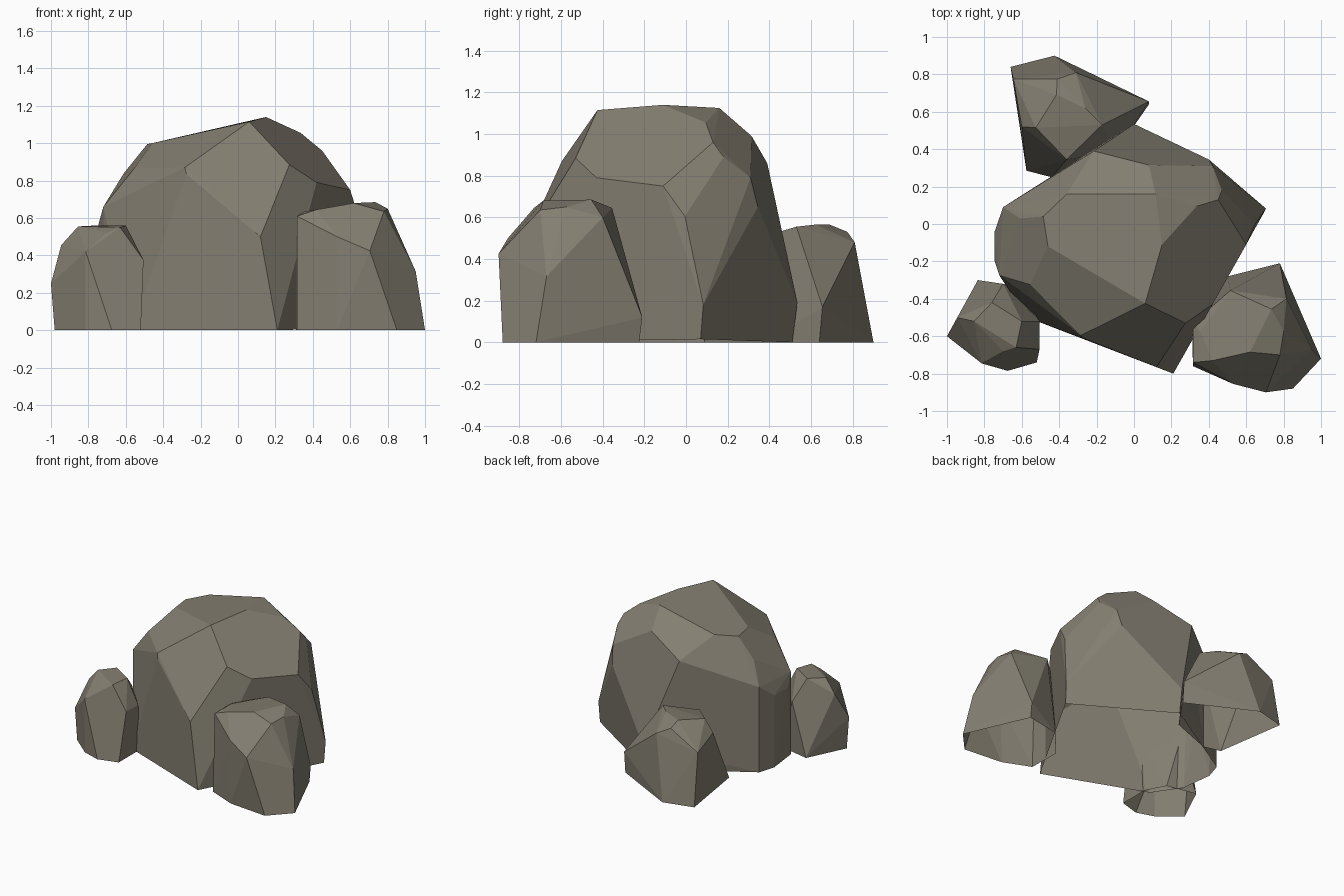
import bpy, bmesh, math

stone = bpy.data.materials.new("grey_brown_stone")
stone.diffuse_color = (0.23, 0.21, 0.165, 1)


def rock(name, footprint, corners):
    """Faceted convex boulder: ground outline plus chiselled corners, open underneath."""
    bm = bmesh.new()
    for x, y in footprint:
        bm.verts.new((x, y, 0))
    for p in corners:
        bm.verts.new(p)
    hull = bmesh.ops.convex_hull(bm, input=bm.verts[:])
    loose = {g for g in hull["geom_interior"] + hull["geom_unused"]
             if isinstance(g, bmesh.types.BMVert)}
    bmesh.ops.delete(bm, geom=list(loose), context='VERTS')
    bmesh.ops.recalc_face_normals(bm, faces=bm.faces[:])
    # open base, then merge nearly flat triangles into broad facets
    base = [f for f in bm.faces if f.normal.z < -0.9]
    bmesh.ops.delete(bm, geom=base, context='FACES')
    bmesh.ops.dissolve_limit(bm, angle_limit=math.radians(5),
                             verts=bm.verts[:], edges=bm.edges[:])
    mesh = bpy.data.meshes.new(name)
    bm.to_mesh(mesh)
    bm.free()
    mesh.materials.append(stone)
    obj = bpy.data.objects.new(name, mesh)
    bpy.context.collection.objects.link(obj)


# large central boulder
rock("main_boulder",
     [(.21, -.80), (-.57, -.50), (-.71, -.29), (-.74, -.04), (-.70, .09), (0, .51)],
     [(.70, .07, .015), (.705, .083, .18), (0, .535, .19),             # low corners
      (.12, -.765, .5), (-.285, -.596, .87), (-.275, -.61, .835),      # front wall
      (.275, -.53, .885), (.42, -.43, .79), (.60, -.11, .75), (.645, -.005, .605),
      (.40, .345, .65), (.42, .31, .79), (.47, .18, .89), (.45, .13, .96),
      (-.555, -.324, .865), (-.61, .03, .84), (-.72, -.275, .66),      # left side
      (-.70, .09, .67), (-.745, -.04, .57), (-.745, -.2, .57),
      (-.215, .39, .86), (.08, .315, .99),                             # back
      (.15, -.11, 1.14), (.06, -.425, 1.115), (-.46, -.12, 1.0),       # crown
      (-.485, .04, .995), (-.36, .16, 1.02), (.115, .16, 1.125), (.335, .095, 1.055)])

# medium boulder at the front right
rock("front_right_boulder",
     [(.31, -.50), (.315, -.76), (.53, -.85), (.85, -.88), (1, -.72), (.78, -.225), (.5, -.28)],
     [(.705, -.9, .425), (.53, -.855, .5), (.95, -.67, .315), (.78, -.21, .12),
      (.315, -.74, .61), (.315, -.53, .61), (.42, -.73, .645), (.62, -.685, .68),
      (.78, -.70, .635), (.80, -.575, .65), (.735, -.455, .685), (.515, -.355, .645),
      (.815, -.40, .60), (.355, -.575, .635)])

# small boulder at the front left
rock("front_left_boulder",
     [(-.98, -.60), (-.815, -.74), (-.675, -.785), (-.52, -.74), (-.52, -.50),
      (-.60, -.35), (-.835, -.30)],
     [(-1, -.60, .25), (-.815, -.745, .42), (-.505, -.67, .375), (-.505, -.52, .375),
      (-.945, -.50, .455), (-.79, -.675, .48), (-.70, -.68, .52), (-.855, -.52, .555),
      (-.76, -.42, .56), (-.60, -.52, .56), (-.63, -.66, .55), (-.70, -.32, .40)])

# small boulder at the back left
rock("back_left_boulder",
     [(-.66, .84), (-.425, .9), (.08, .64), (-.575, .285), (-.44, .25), (-.10, .38)],
     [(.08, .655, .17), (-.645, .775, .40), (-.31, .81, .48), (-.41, .775, .53),
      (-.415, .69, .565), (-.60, .52, .45), (-.525, .515, .54), (-.17, .53, .555),
      (-.36, .345, .50), (-.26, .62, .565)])
